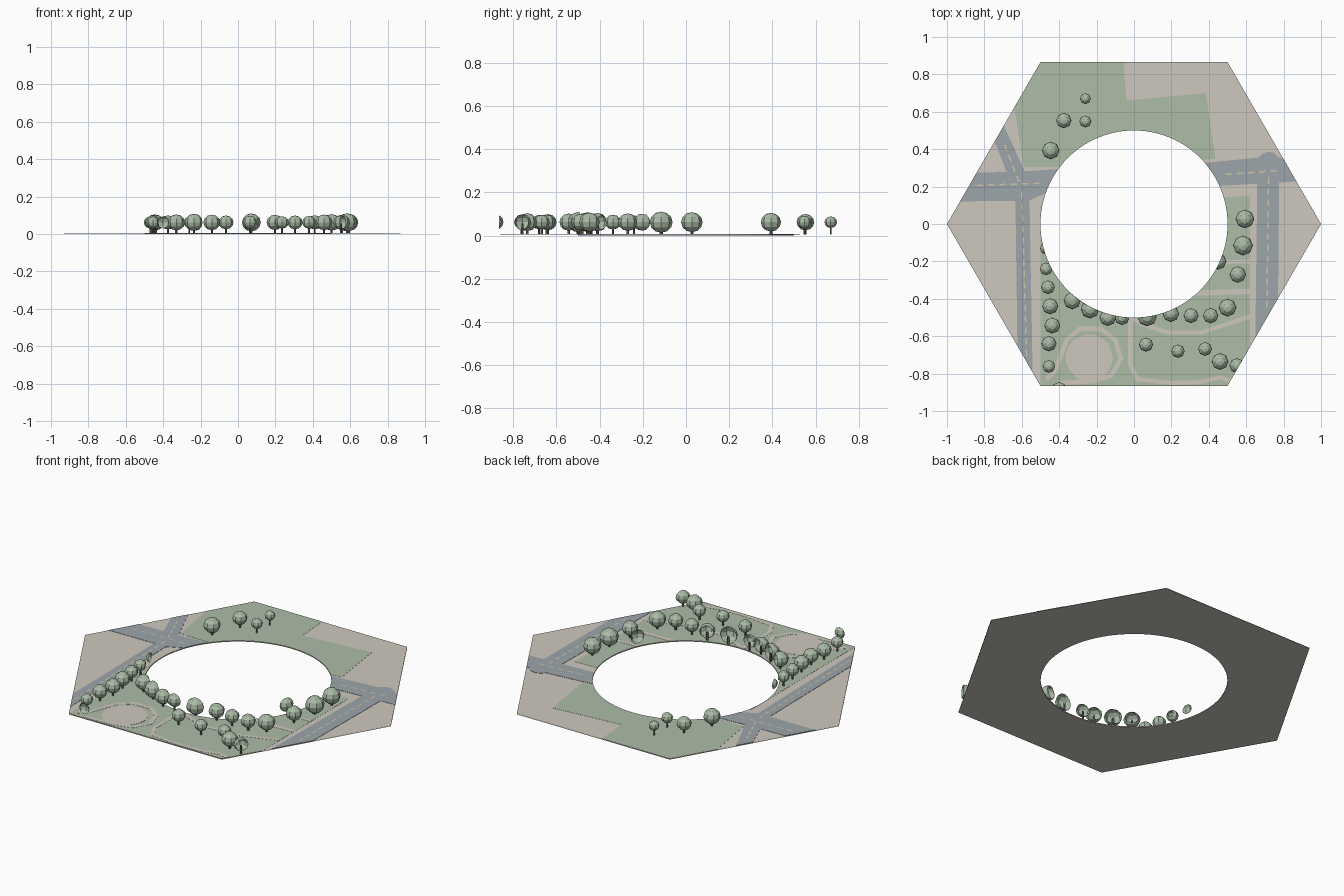
import bpy, bmesh, math
from mathutils import Vector, Matrix

if "Cube" in bpy.data.objects:
    bpy.data.objects.remove(bpy.data.objects["Cube"])

APO = math.sqrt(3) / 2      # hexagon apothem
HOLE = 0.5                  # hole radius
TOP = 0.005                 # top of the ground sheet


def material(name, rgb):
    m = bpy.data.materials.new(name)
    lin = [((c / 255 + 0.055) / 1.055) ** 2.4 for c in rgb]
    m.diffuse_color = (*lin, 1)
    m.use_nodes = True
    m.node_tree.nodes["Principled BSDF"].inputs["Base Color"].default_value = m.diffuse_color
    return m


BEIGE = material("paving_beige", (206, 201, 191))
GREEN = material("lawn_green", (173, 189, 167))
ROAD = material("road_grey", (157, 166, 171))
DASH = material("lane_mark_yellow", (208, 199, 168))
LEAF = material("leaf_green", (170, 187, 166))
TRUNK = material("trunk_brown", (112, 108, 98))


def finish(name, bm, *mats, recalc=True):
    if recalc:
        bmesh.ops.recalc_face_normals(bm, faces=bm.faces)
    me = bpy.data.meshes.new(name)
    bm.to_mesh(me)
    bm.free()
    for m in mats:
        me.materials.append(m)
    ob = bpy.data.objects.new(name, me)
    bpy.context.collection.objects.link(ob)
    return ob


def hex_ring(name, z0, z1, outer_wall, mat):
    """Hexagon with a round hole."""
    bm = bmesh.new()
    n = 96
    loops = []
    for i in range(n):
        a = 2 * math.pi * i / n
        r = APO / math.cos(a % (math.pi / 3) - math.pi / 6)
        d = Vector((math.cos(a), math.sin(a), 0))
        loops.append([bm.verts.new(d * q + Vector((0, 0, z)))
                      for q, z in ((HOLE, z0), (r, z0), (r, z1), (HOLE, z1))])
    for i in range(n):
        p, q = loops[i], loops[(i + 1) % n]
        for k in range(4):
            if k == 1 and not outer_wall:
                continue
            j = (k + 1) % 4
            bm.faces.new((p[k], q[k], q[j], p[j]))
    return finish(name, bm, mat)


ground = hex_ring("ground", 0, TOP, False, BEIGE)
cutter = hex_ring("trim_cutter", -0.1, 0.2, True, BEIGE)
cutter.hide_render = True


def plate(name, pts, level, mat):
    """Thin flat plate, trimmed to the hexagon and the hole."""
    bm = bmesh.new()
    z0, z1 = TOP - 0.001, TOP + 0.0008 * level
    f = bm.faces.new([bm.verts.new((x, y, z0)) for x, y in pts])
    ext = bmesh.ops.extrude_face_region(bm, geom=[f])
    for v in ext["geom"]:
        if isinstance(v, bmesh.types.BMVert):
            v.co.z = z1
    ob = finish(name, bm, mat)
    mod = ob.modifiers.new("trim", 'BOOLEAN')
    mod.operation, mod.solver, mod.object = 'INTERSECT', 'EXACT', cutter
    dg = bpy.context.evaluated_depsgraph_get()
    me = bpy.data.meshes.new_from_object(ob.evaluated_get(dg))
    ob.modifiers.clear()
    ob.data = me
    return ob


def ribbon(name, pts, width, level, mat):
    """Path of constant width along a polyline."""
    p = [Vector(q) for q in pts]
    left, right = [], []
    for i, c in enumerate(p):
        a = (c - p[i - 1]).normalized() if i else (p[1] - c).normalized()
        b = (p[i + 1] - c).normalized() if i < len(p) - 1 else a
        t = (a + b).normalized()
        nrm = Vector((-t.y, t.x)) * (width / 2 / max(0.5, t.dot(a)))
        left.append(c + nrm)
        right.append(c - nrm)
    return plate(name, [tuple(v) for v in left + right[::-1]], level, mat)


def disc(cx, cy, r, n=28):
    return [(cx + r * math.cos(2 * math.pi * i / n),
             cy + r * math.sin(2 * math.pi * i / n)) for i in range(n)]


# lawns
plate("north_lawn", [(-0.64, 0.623), (-0.5, 0.9), (-0.06, 0.9), (-0.04, 0.66),
                     (0.385, 0.70), (0.435, 0.35), (0, 0.3), (-0.59, 0.305)], 1, GREEN)
plate("south_lawn", [(-0.5, 0.1), (-0.5, -0.9), (0.62, -0.9), (0.62, 0.15),
                     (0.4, 0.14), (0, 0)], 1, GREEN)

# roads
plate("west_road", [(-1, 0.12), (-0.56, 0.125), (-0.40, 0.20), (-0.38, 0.295),
                    (-0.62, 0.28), (-1, 0.27)], 2, ROAD)
plate("southwest_road", [(-0.635, 0.2), (-0.62, -0.9), (-0.54, -0.9), (-0.56, 0.2)], 2, ROAD)
plate("northwest_road", [(-0.78, 0.53), (-0.67, 0.25), (-0.57, 0.25), (-0.72, 0.58)], 2, ROAD)
plate("east_road", [(0.3, 0.195), (0.66, 0.215), (1, 0.235), (1, 0.335),
                    (0.72, 0.36), (0.3, 0.32)], 2, ROAD)
plate("southeast_road", [(0.66, 0.3), (0.645, -0.9), (0.765, -0.9), (0.777, 0.3)], 2, ROAD)
plate("road_turning_circle", disc(0.72, 0.325, 0.06), 2, ROAD)

# garden paths
ribbon("plaza_loop_path", [(-0.47, -0.83), (-0.42, -0.78), (-0.36, -0.62), (-0.29, -0.56),
                           (-0.18, -0.56), (-0.10, -0.62), (-0.07, -0.72), (-0.12, -0.81),
                           (-0.22, -0.84), (-0.40, -0.85)], 0.024, 2, BEIGE)
plate("plaza", disc(-0.24, -0.715, 0.125), 2, BEIGE)
ribbon("middle_path", [(-0.02, -0.48), (-0.02, -0.75), (0.02, -0.83), (0.2, -0.85),
                       (0.36, -0.845), (0.46, -0.82), (0.52, -0.84)], 0.022, 2, BEIGE)
ribbon("curved_path", [(-0.02, -0.5), (0.06, -0.54), (0.18, -0.58), (0.36, -0.58),
                       (0.62, -0.495)], 0.022, 2, BEIGE)
ribbon("east_path", [(0.3, -0.37), (0.62, -0.36)], 0.028, 2, BEIGE)
ribbon("short_east_path", [(0.44, -0.205), (0.62, -0.2)], 0.02, 2, BEIGE)


def inside(p):
    if p.length < HOLE + 0.02:
        return False
    return all(p.dot(Vector((math.cos(a), math.sin(a)))) < APO - 0.01
               for a in (math.pi / 6 + k * math.pi / 3 for k in range(6)))


# dashed lane marks
bm = bmesh.new()
for a, b in (((-0.9, 0.205), (-0.42, 0.22)), ((-0.6, 0.17), (-0.573, -0.75)),
             ((-0.715, 0.48), (-0.62, 0.24)), ((0.43, 0.26), (0.82, 0.29)),
             ((0.72, 0.25), (0.71, -0.5))):
    a, b = Vector(a), Vector(b)
    t = (b - a).normalized()
    n = Vector((-t.y, t.x)) * 0.004
    for i in range(int((b - a).length / 0.06) + 1):
        s = a + t * 0.06 * i
        e = s + t * 0.035
        if inside(s) and inside(e):
            bm.faces.new([bm.verts.new((*q, TOP + 0.0028))
                          for q in (s - n, e - n, e + n, s + n)])
finish("lane_dashes", bm, DASH, recalc=False)


def tree(x, y, r):
    """Trunk and ball crown, sliced off at the hole and the hexagon edge."""
    bm = bmesh.new()
    bmesh.ops.create_cone(bm, segments=6, radius1=0.14 * r, radius2=0.14 * r, depth=0.05,
                          matrix=Matrix.Translation((x, y, TOP + 0.025)))
    for f in bm.faces:
        f.material_index = 1
    bmesh.ops.create_uvsphere(bm, u_segments=8, v_segments=6, radius=r,
                              matrix=Matrix.Translation((x, y, 0.062))
                              @ Matrix.Diagonal((1, 1, 0.92, 1)))
    c = Vector((x, y, 0))
    d = c.normalized()
    cuts = [(d * HOLE, -d)]
    for k in range(6):
        a = math.pi / 6 + k * math.pi / 3
        n = Vector((math.cos(a), math.sin(a), 0))
        cuts.append((n * APO, n))
    for co, no in cuts:
        if (c - co).dot(no) > -r:
            bmesh.ops.bisect_plane(bm, geom=bm.verts[:] + bm.edges[:] + bm.faces[:],
                                   plane_co=co, plane_no=no, clear_outer=True)
    finish("tree", bm, LEAF, TRUNK, recalc=False)


# trees: x, y, crown radius
for t in ((-0.26, 0.67, .029), (-0.375, 0.553, .041), (-0.26, 0.548, .032), (-0.445, 0.393, .047),
          (-0.47, -0.13, .033), (-0.47, -0.24, .034), (-0.46, -0.338, .037), (-0.448, -0.44, .043),
          (-0.437, -0.543, .043), (-0.455, -0.64, .041), (-0.455, -0.762, .034),
          (-0.40, -0.885, .04), (-0.33, -0.41, .046), (-0.235, -0.455, .05), (-0.14, -0.50, .045),
          (-0.064, -0.50, .04), (0.07, -0.495, .052), (0.197, -0.48, .044), (0.305, -0.49, .04),
          (0.41, -0.49, .041), (0.50, -0.447, .048), (0.064, -0.645, .038), (0.235, -0.68, .036),
          (0.38, -0.668, .037), (0.46, -0.735, .045), (0.55, -0.757, .04),
          (0.593, 0.027, .05), (0.583, -0.115, .053), (0.555, -0.27, .044), (0.45, -0.20, .044)):
    tree(*t)

bpy.data.objects.remove(cutter)
